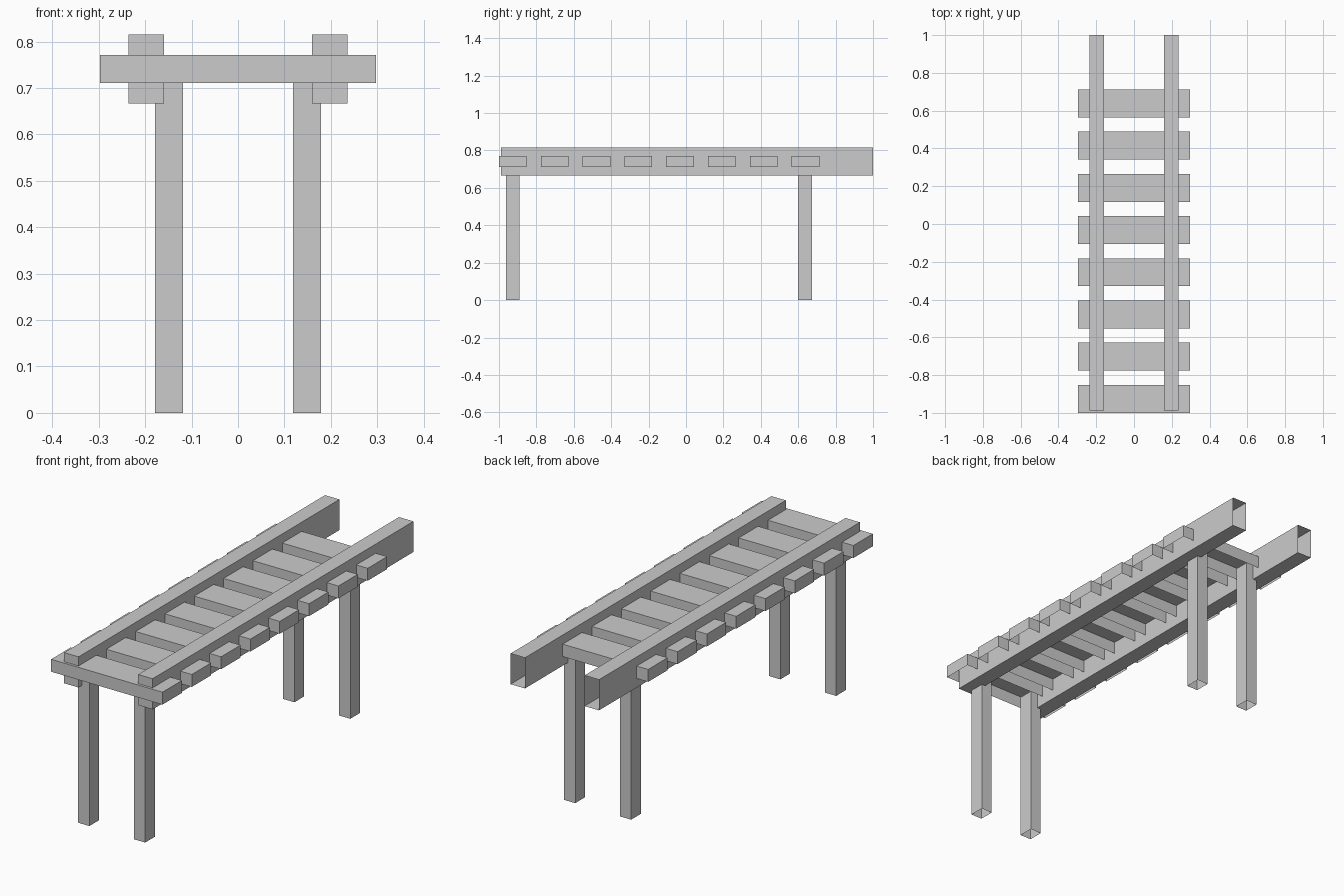
import bpy
import bmesh
from mathutils import Vector

if "Cube" in bpy.data.objects:
    bpy.data.objects.remove(bpy.data.objects["Cube"])


def open_box(name, lo, hi, open_dir):
    """Box between two corners, with the face pointing along open_dir left out."""
    lo, hi, open_dir = Vector(lo), Vector(hi), Vector(open_dir)
    size, centre = hi - lo, (lo + hi) / 2
    bm = bmesh.new()
    bmesh.ops.create_cube(bm, size=1)
    bm.normal_update()
    gone = [f for f in bm.faces if f.normal.dot(open_dir) > 0.9]
    bmesh.ops.delete(bm, geom=gone, context='FACES_ONLY')
    bmesh.ops.scale(bm, vec=size, verts=bm.verts)
    mesh = bpy.data.meshes.new(name)
    bm.to_mesh(mesh)
    bm.free()
    obj = bpy.data.objects.new(name, mesh)
    obj.location = centre
    bpy.context.collection.objects.link(obj)
    return obj


DOWN, BACK = (0, 0, -1), (0, 1, 0)

for side, s in (("left", -1), ("right", 1)):
    # Long side rails, open at the back end
    x0, x1 = sorted((s * 0.159, s * 0.236))
    open_box(f"{side}_rail", (x0, -0.988, 0.667), (x1, 1.0, 0.815), BACK)

    # Legs, open underneath, reaching up into the end slats
    x0, x1 = sorted((s * 0.119, s * 0.179))
    for end, y in (("front", -0.963), ("back", 0.600)):
        open_box(f"{end}_{side}_leg", (x0, y, 0), (x1, y + 0.074, 0.741), DOWN)

# Cross slats, open underneath
for i in range(8):
    y = -1.0 + i * 0.2235
    open_box(f"slat_{i + 1}", (-0.297, y, 0.711), (0.297, y + 0.148, 0.771), DOWN)
